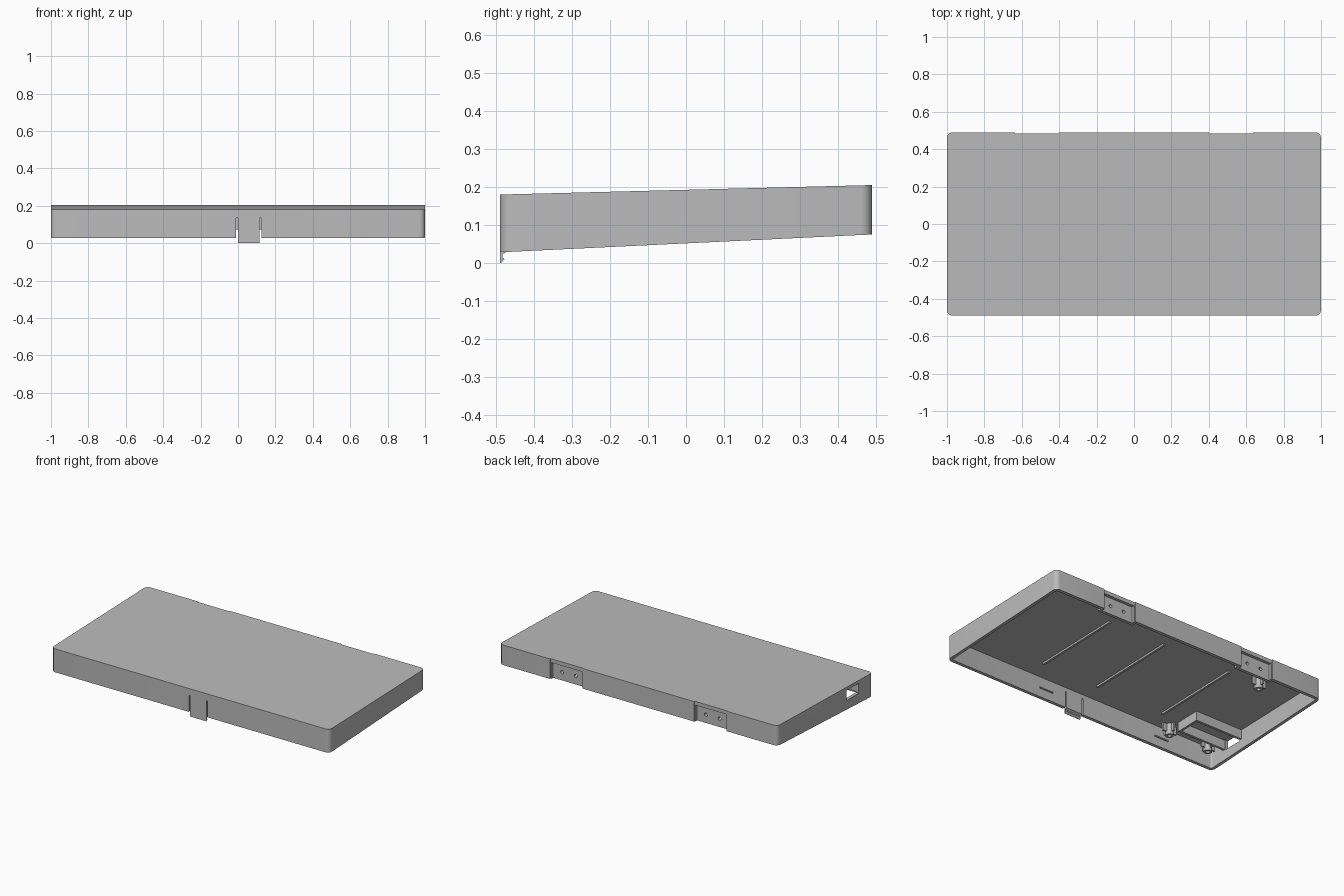
import bpy, bmesh, math
from mathutils import Matrix, Vector

if "Cube" in bpy.data.objects:
    bpy.data.objects.remove(bpy.data.objects["Cube"])

grey = bpy.data.materials.new("plain grey")
grey.diffuse_color = (0.5, 0.5, 0.5, 1)
grey.use_nodes = True
grey.node_tree.nodes["Principled BSDF"].inputs["Base Color"].default_value = grey.diffuse_color


def top_z(y):
    return 0.1925 + 0.0255 * y


def bottom_z(y):
    return 0.0515 + 0.048 * y


def ceiling_z(y):
    return top_z(y) - 0.02


def finish(name, bm):
    bmesh.ops.recalc_face_normals(bm, faces=bm.faces[:])
    me = bpy.data.meshes.new(name)
    bm.to_mesh(me)
    bm.free()
    me.materials.append(grey)
    ob = bpy.data.objects.new(name, me)
    bpy.context.collection.objects.link(ob)
    return ob


def box(name, x0, x1, y0, y1, z0, z1):
    """Box; z0 and z1 may be functions of y so that ends follow the slopes."""
    bm = bmesh.new()
    bmesh.ops.create_cube(bm, size=1)
    for v in bm.verts:
        v.co.x = x1 if v.co.x > 0 else x0
        v.co.y = y1 if v.co.y > 0 else y0
        z = z1 if v.co.z > 0 else z0
        v.co.z = z(v.co.y) if callable(z) else z
    return finish(name, bm)


def cylinder(name, centre, radius, depth, axis="Z"):
    bm = bmesh.new()
    m = Matrix.Translation(Vector(centre))
    if axis == "Y":
        m = m @ Matrix.Rotation(math.pi / 2, 4, "X")
    bmesh.ops.create_cone(bm, cap_ends=True, segments=20, radius1=radius,
                          radius2=radius, depth=depth, matrix=m)
    return finish(name, bm)


def boolean(target, tool, operation):
    mod = target.modifiers.new("cut", "BOOLEAN")
    mod.object = tool
    mod.operation = operation
    mod.solver = "EXACT"
    bpy.context.view_layer.update()
    graph = bpy.context.evaluated_depsgraph_get()
    me = bpy.data.meshes.new_from_object(target.evaluated_get(graph))
    target.modifiers.clear()
    target.data = me
    bpy.data.objects.remove(tool)


def rounded_ring(bm, hx, hy, r, height):
    """Rounded rectangle loop whose z follows a slope."""
    verts = []
    for i, (sx, sy) in enumerate([(1, 1), (-1, 1), (-1, -1), (1, -1)]):
        for k in range(7):
            a = math.radians(90 * i + 15 * k)
            x = sx * (hx - r) + r * math.cos(a)
            y = sy * (hy - r) + r * math.sin(a)
            verts.append(bm.verts.new((x, y, height(y))))
    return verts


# Lid shell: sloped tray, open underneath
bm = bmesh.new()
loops = [rounded_ring(bm, 1.0, 0.49, 0.03, top_z),
         rounded_ring(bm, 1.0, 0.49, 0.03, bottom_z),
         rounded_ring(bm, 0.98, 0.47, 0.012, bottom_z),
         rounded_ring(bm, 0.98, 0.47, 0.012, ceiling_z)]
for a, b in zip(loops, loops[1:]):
    for i in range(len(a)):
        j = (i + 1) % len(a)
        bm.faces.new((a[i], a[j], b[j], b[i]))
bm.faces.new(loops[0])
bm.faces.new(loops[-1])
shell = finish("lid_shell", bm)

# Hinge pockets in the back wall, with backing blocks and screw holes
for s in (1, -1):
    def span(a, b):
        return sorted((s * a, s * b))
    boolean(shell, box("backing", *span(0.385, 0.645), 0.445, 0.48, bottom_z, 0.192), "UNION")
    boolean(shell, box("notch", *span(0.40, 0.635), 0.484, 0.6, -0.1, 0.3), "DIFFERENCE")
    boolean(shell, box("pocket", *span(0.405, 0.63), 0.464, 0.6, -0.1, 0.18), "DIFFERENCE")
    for x in (0.468, 0.566):
        boolean(shell, cylinder("hole", (s * x, 0.46, 0.128), 0.011, 0.1, "Y"), "DIFFERENCE")

# Connector window in the left wall
boolean(shell, box("window", -1.1, -0.95, -0.345, -0.22, 0.10, 0.165), "DIFFERENCE")

# Slots beside the front latch
for x in (-0.011, 0.115):
    boolean(shell, box("slot", x, x + 0.01, -0.6, -0.46, -0.1, 0.135), "DIFFERENCE")

bpy.ops.object.select_all(action="DESELECT")
shell.select_set(True)
bpy.context.view_layer.objects.active = shell
bpy.ops.object.shade_smooth_by_angle(angle=math.radians(30))

# Front latch with a small barb
profile = [(-0.49, 0.04), (-0.49, 0.0), (-0.487, 0.0), (-0.478, 0.01),
           (-0.483, 0.014), (-0.483, 0.022), (-0.472, 0.03), (-0.472, 0.04)]
bm = bmesh.new()
ends = [[bm.verts.new((x, y, z)) for y, z in profile] for x in (-0.001, 0.115)]
for e in ends:
    bm.faces.new(e)
for i in range(len(profile)):
    j = (i + 1) % len(profile)
    bm.faces.new((ends[0][i], ends[0][j], ends[1][j], ends[1][i]))
finish("front_latch", bm)

# Ridges on the inside of the front wall
for x in (0.27, -0.60):
    box("inner_ridge", x - 0.05, x + 0.05, -0.475, -0.463, 0.085, 0.092)

# Thin ribs under the top
for x in (0.40, -0.01, -0.50):
    box("ceiling_rib", x - 0.007, x + 0.007, -0.34, 0.26,
        lambda y: ceiling_z(y) - 0.012, lambda y: ceiling_z(y) + 0.005)

# Connector housing: two side walls and an end wall
for x0, x1, y0, y1 in ((-0.985, -0.64, -0.365, -0.35),
                       (-0.985, -0.64, -0.215, -0.20),
                       (-0.655, -0.64, -0.355, -0.21)):
    box("connector_housing", x0, x1, y0, y1,
        lambda y: ceiling_z(y) - 0.06, lambda y: ceiling_z(y) + 0.005)


# Hollow screw posts with cross fins
def post(x, y, r, length, fins):
    z1 = ceiling_z(y) + 0.005
    z0 = z1 - length
    ob = cylinder("screw_post", (x, y, (z0 + z1) / 2), r, length)
    boolean(ob, cylinder("bore", (x, y, z0), r * 0.5, 0.04), "DIFFERENCE")
    bpy.ops.object.select_all(action="DESELECT")
    ob.select_set(True)
    bpy.context.view_layer.objects.active = ob
    bpy.ops.object.shade_smooth_by_angle(angle=math.radians(30))
    if fins:
        for s in (1, -1):
            xa, xb = sorted((x + s * r * 0.8, x + s * r * 2))
            box("post_fin", xa, xb, y - 0.005, y + 0.005, z0 + 0.02, z1)
            ya, yb = sorted((y + s * r * 0.8, y + s * r * 1.7))
            box("post_fin", x - 0.005, x + 0.005, ya, yb, z0 + 0.02, z1)


for x, y in ((-0.62, -0.42), (-0.91, -0.42), (-0.69, 0.30)):
    post(x, y, 0.025, 0.075, True)
for x, y in ((0.93, -0.43), (0.93, 0.43), (-0.93, 0.43)):
    post(x, y, 0.02, 0.07, False)
